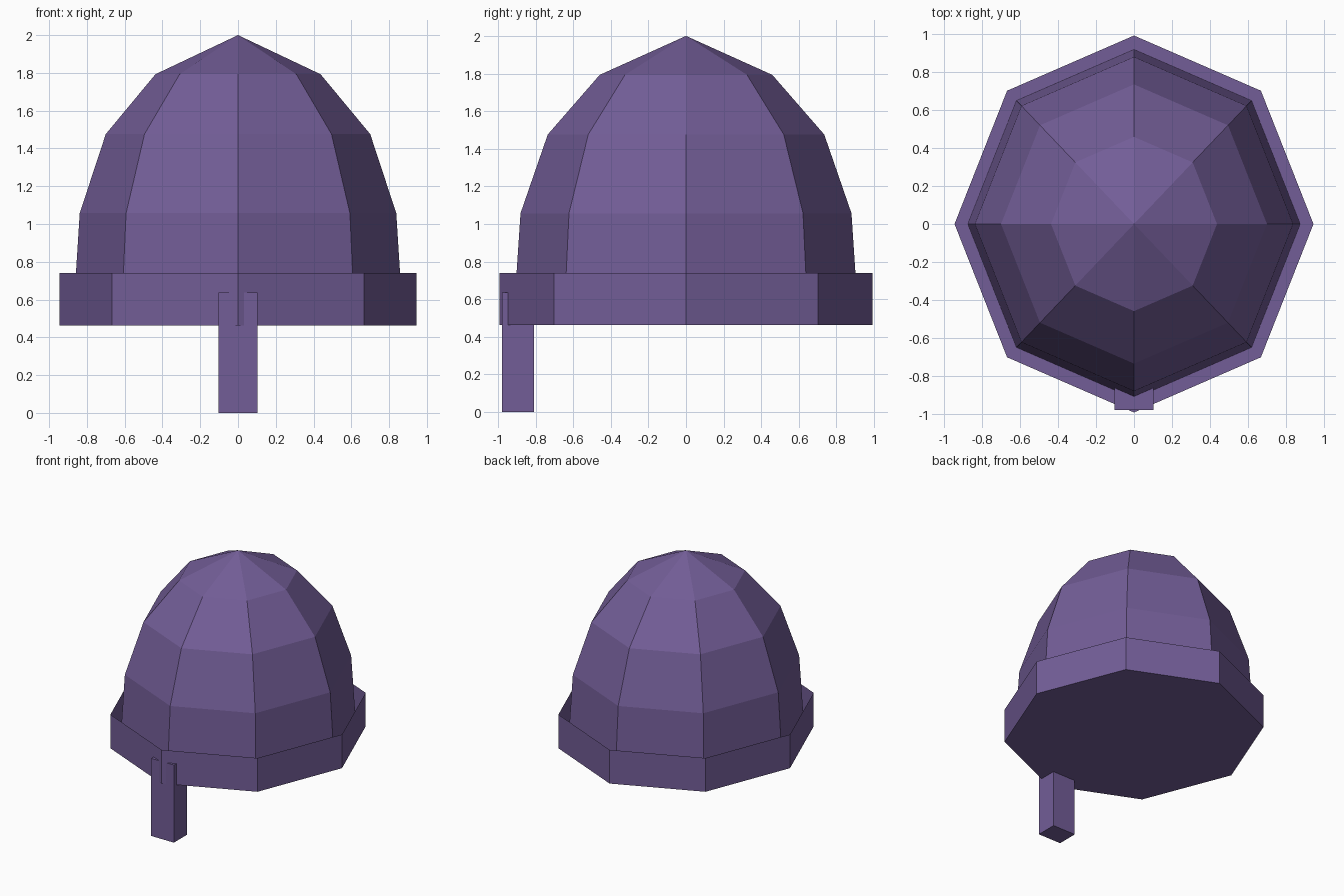
import bpy, bmesh, math

if "Cube" in bpy.data.objects:
    bpy.data.objects.remove(bpy.data.objects["Cube"])

Y_STRETCH = 1.05  # helmet is slightly longer front to back

purple = bpy.data.materials.new("muted_purple")
purple.diffuse_color = (0.17, 0.11, 0.31, 1)
purple.use_nodes = True
purple.node_tree.nodes["Principled BSDF"].inputs["Base Color"].default_value = purple.diffuse_color


def finish(name, bm):
    mesh = bpy.data.meshes.new(name)
    bm.to_mesh(mesh)
    bm.free()
    mesh.materials.append(purple)
    obj = bpy.data.objects.new(name, mesh)
    bpy.context.collection.objects.link(obj)
    return obj


def octagon(bm, r, z):
    return [bm.verts.new((r * math.cos(i * math.pi / 4),
                          r * Y_STRETCH * math.sin(i * math.pi / 4), z))
            for i in range(8)]


def bridge(bm, low, high):
    for i in range(8):
        j = (i + 1) % 8
        bm.faces.new((low[i], low[j], high[j], high[i]))


# Eight-sided faceted dome rising from inside the band
bm = bmesh.new()
profile = [(0.875, 0.47), (0.838, 1.057), (0.70, 1.476), (0.437, 1.793)]
rings = [octagon(bm, r, z) for r, z in profile]
for low, high in zip(rings, rings[1:]):
    bridge(bm, low, high)
apex = bm.verts.new((0, 0, 2))
for i in range(8):
    bm.faces.new((rings[-1][i], rings[-1][(i + 1) % 8], apex))
finish("dome", bm)

# Brim band: open on top, closed by a flat floor
bm = bmesh.new()
low, high = octagon(bm, 0.945, 0.463), octagon(bm, 0.945, 0.74)
bridge(bm, low, high)
bm.faces.new(list(reversed(low)))
finish("brim_band", bm)

# Nose guard hanging at the front
bm = bmesh.new()
bmesh.ops.create_cube(bm, size=1)
for v in bm.verts:
    v.co.x *= 0.206
    v.co.y = v.co.y * 0.17 - 0.894
    v.co.z = (v.co.z + 0.5) * 0.637
finish("nose_guard", bm)
